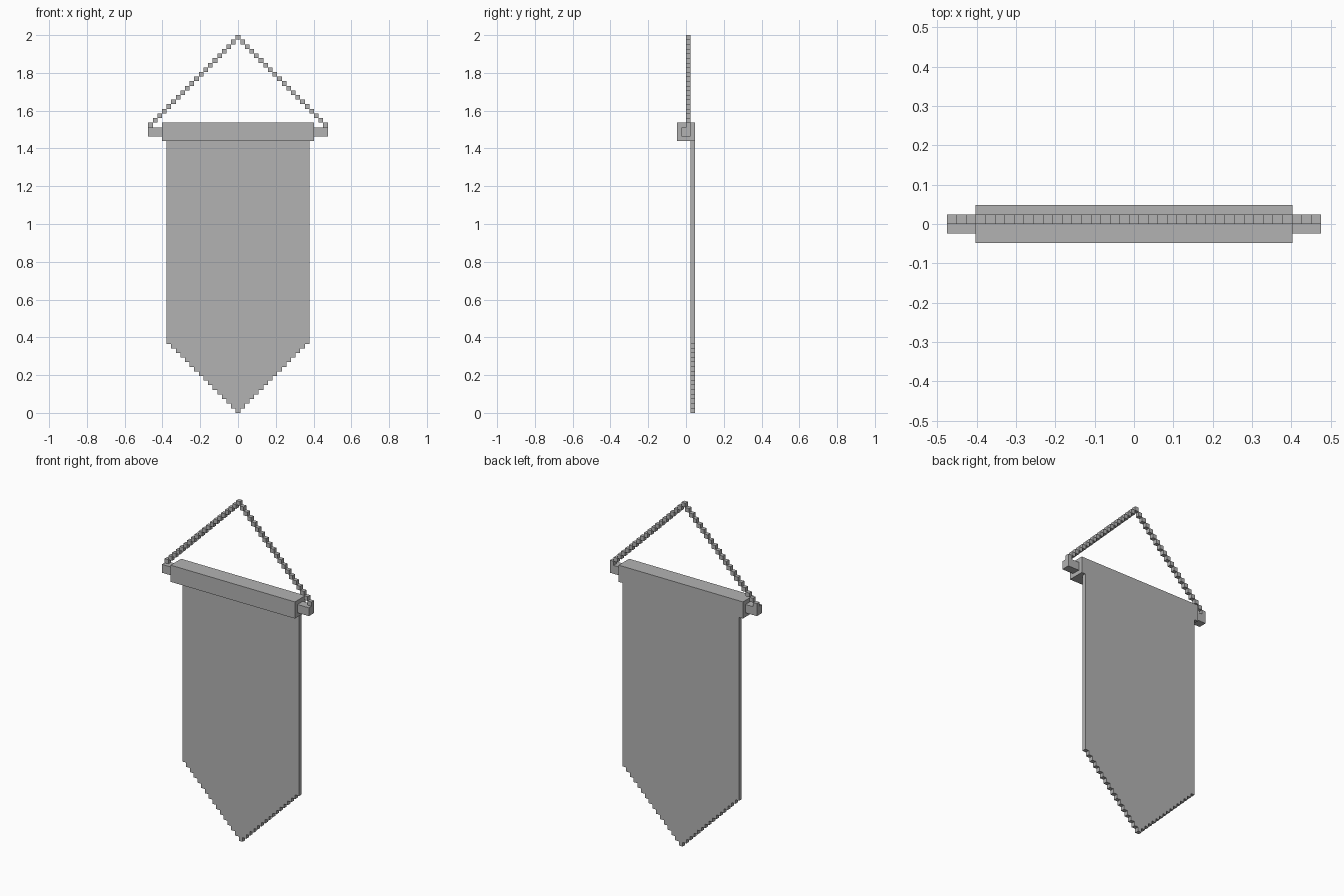
import bpy
import bmesh
from mathutils import Matrix, Vector

cube = bpy.data.objects.get("Cube")
if cube:
    bpy.data.objects.remove(cube, do_unlink=True)

U = 2 / 82            # edge of one block
BAR_Z = 61            # centre height of the pole, in blocks
HALF = 15             # blocks on each side of the banner's middle column
CORD = 19             # blocks on each side of the cord's peak

grey = bpy.data.materials.new("plain grey")
grey.use_nodes = True
colour = (0.45, 0.45, 0.45, 1)
grey.diffuse_color = colour
grey.node_tree.nodes["Principled BSDF"].inputs["Base Color"].default_value = colour


def finish(bm, name):
    """Turn a bmesh measured in blocks into a named object."""
    bmesh.ops.scale(bm, vec=(U, U, U), verts=bm.verts)
    bmesh.ops.recalc_face_normals(bm, faces=bm.faces)
    mesh = bpy.data.meshes.new(name)
    bm.to_mesh(mesh)
    bm.free()
    mesh.materials.append(grey)
    obj = bpy.data.objects.new(name, mesh)
    bpy.context.collection.objects.link(obj)
    return obj


def add_box(bm, centre, size):
    matrix = Matrix.Translation(centre) @ Matrix.Diagonal(Vector(size)).to_4x4()
    bmesh.ops.create_cube(bm, size=1, matrix=matrix)


# Pole and the cloth sleeve wrapped around it
for name, length, thick in (("pole", 2 * CORD + 1, 2), ("sleeve", 2 * HALF + 3, 4)):
    bm = bmesh.new()
    add_box(bm, (0, 0, BAR_Z), (length, thick, thick))
    finish(bm, name)

# Hanging cloth: stepped point at the bottom, flush with the sleeve's back
right_edge = []
for row in range(HALF + 1):
    x = row + 0.5
    right_edge += [(x, row), (x, row + 1)]
right_edge[-1] = (HALF + 0.5, BAR_Z - 2)
outline = right_edge + [(-x, z) for x, z in reversed(right_edge)]
bm = bmesh.new()
front = bm.faces.new([bm.verts.new((x, 1, z)) for x, z in outline])
solid = bmesh.ops.extrude_face_region(bm, geom=[front], use_keep_orig=True)
back = [v for v in solid["geom"] if isinstance(v, bmesh.types.BMVert)]
bmesh.ops.translate(bm, verts=back, vec=(0, 1, 0))
finish(bm, "banner_cloth")

# Hanging cord: a diagonal chain of blocks rising to a peak
bm = bmesh.new()
for col in range(-CORD, CORD + 1):
    add_box(bm, (col, 0.5, 81.5 - abs(col)), (1, 1, 1))
finish(bm, "hanging_cord")
